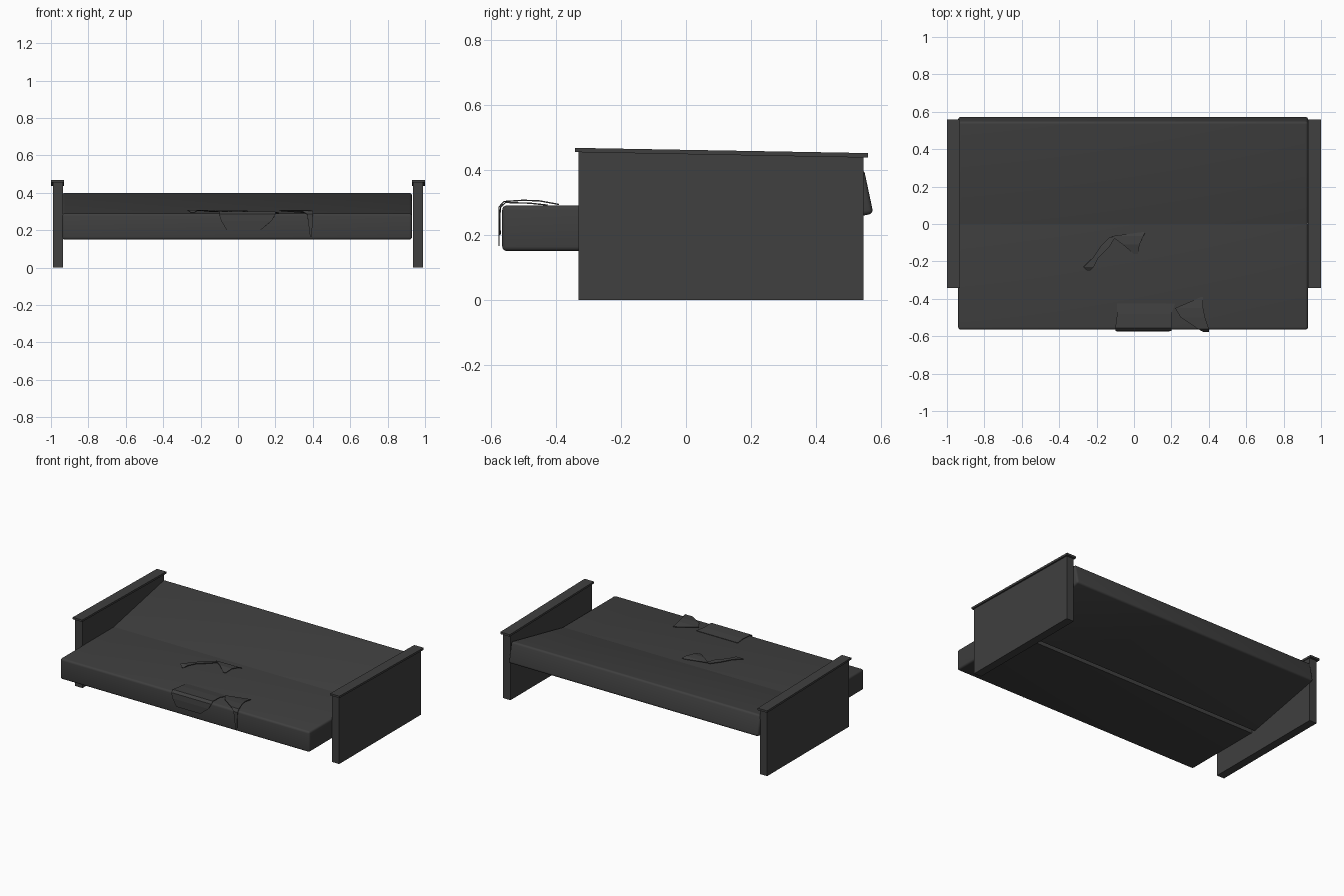
import bpy, bmesh

if "Cube" in bpy.data.objects:
    bpy.data.objects.remove(bpy.data.objects["Cube"])

# one charcoal colour for everything
mat = bpy.data.materials.new("charcoal_grey")
mat.diffuse_color = (0.05, 0.05, 0.05, 1)
mat.use_nodes = True
mat.node_tree.nodes["Principled BSDF"].inputs["Base Color"].default_value = mat.diffuse_color


def finish(name, bm):
    bmesh.ops.recalc_face_normals(bm, faces=bm.faces)
    me = bpy.data.meshes.new(name)
    bm.to_mesh(me)
    bm.free()
    me.materials.append(mat)
    ob = bpy.data.objects.new(name, me)
    bpy.context.collection.objects.link(ob)
    return ob


def extrude_yz(name, profile, x0, x1, bevel=0, hinge=()):
    """Extrude a (y, z) profile along x; edges at the hinge corners stay sharp."""
    bm = bmesh.new()
    a = [bm.verts.new((x0, y, z)) for y, z in profile]
    b = [bm.verts.new((x1, y, z)) for y, z in profile]
    sharp = {v for i in hinge for v in (a[i], b[i])}
    bm.faces.new(a)
    bm.faces.new(b)
    n = len(a)
    for i in range(n):
        j = (i + 1) % n
        bm.faces.new((a[i], a[j], b[j], b[i]))
    if bevel:
        edges = [e for e in bm.edges if not all(v in sharp for v in e.verts)]
        bmesh.ops.bevel(bm, geom=edges, offset=bevel, segments=4, profile=0.5,
                        affect='EDGES')
    ob = finish(name, bm)
    if bevel:
        bpy.context.view_layer.objects.active = ob
        ob.select_set(True)
        bpy.ops.object.shade_smooth_by_angle()
        ob.select_set(False)
    return ob


def cloth(name, rows, thick=0.004):
    """Thin cloth from rows of (y, z, x_left, x_right)."""
    bm = bmesh.new()
    vs = [(bm.verts.new((l, y, z)), bm.verts.new((r, y, z))) for y, z, l, r in rows]
    for (a, b), (c, d) in zip(vs, vs[1:]):
        bm.faces.new((a, b, d, c))
    ob = finish(name, bm)
    m = ob.modifiers.new("thickness", 'SOLIDIFY')
    m.thickness = thick
    m.offset = 0


# flat seat and gently raised backrest
extrude_yz("seat", [(0, 0.29), (-0.565, 0.29), (-0.565, 0.15), (0, 0.15)],
           -0.94, 0.93, 0.014, hinge=(0, 3))
extrude_yz("backrest", [(0, 0.29), (0.547, 0.402), (0.576, 0.265), (0.028, 0.153)],
           -0.94, 0.93, 0.014, hinge=(0, 3))

# end panels and their sloping caps
for side, s in (("left", -1), ("right", 1)):
    extrude_yz(side + "_panel", [(-0.33, 0), (0.545, 0), (0.545, 0.44), (-0.33, 0.455)],
               s * 0.935, s * 0.99)
    extrude_yz(side + "_panel_cap",
               [(-0.342, 0.454), (0.56, 0.437), (0.56, 0.451), (-0.342, 0.467)],
               s * 0.93, s * 1.0)

# rumpled throw hanging over the front edge
cloth("throw_flap", [(-0.425, 0.291, -0.09, 0.22), (-0.48, 0.297, -0.09, 0.2),
                     (-0.555, 0.299, -0.10, 0.2), (-0.57, 0.285, -0.10, 0.2),
                     (-0.573, 0.25, -0.09, 0.18), (-0.571, 0.2, -0.06, 0.12)])
cloth("throw_corner", [(-0.39, 0.293, 0.36, 0.37), (-0.45, 0.304, 0.22, 0.37),
                       (-0.50, 0.306, 0.25, 0.38), (-0.56, 0.302, 0.34, 0.40),
                       (-0.575, 0.285, 0.37, 0.40), (-0.575, 0.165, 0.385, 0.395)])
cloth("throw_fold", [(-0.045, 0.292, 0.04, 0.06), (-0.065, 0.302, -0.12, 0.05),
                     (-0.11, 0.304, -0.06, 0.03), (-0.16, 0.293, 0.0, 0.02)])
cloth("throw_wrinkle", [(-0.07, 0.298, -0.13, -0.10), (-0.12, 0.303, -0.18, -0.13),
                        (-0.18, 0.306, -0.22, -0.19), (-0.23, 0.306, -0.27, -0.215),
                        (-0.25, 0.293, -0.25, -0.235)])
